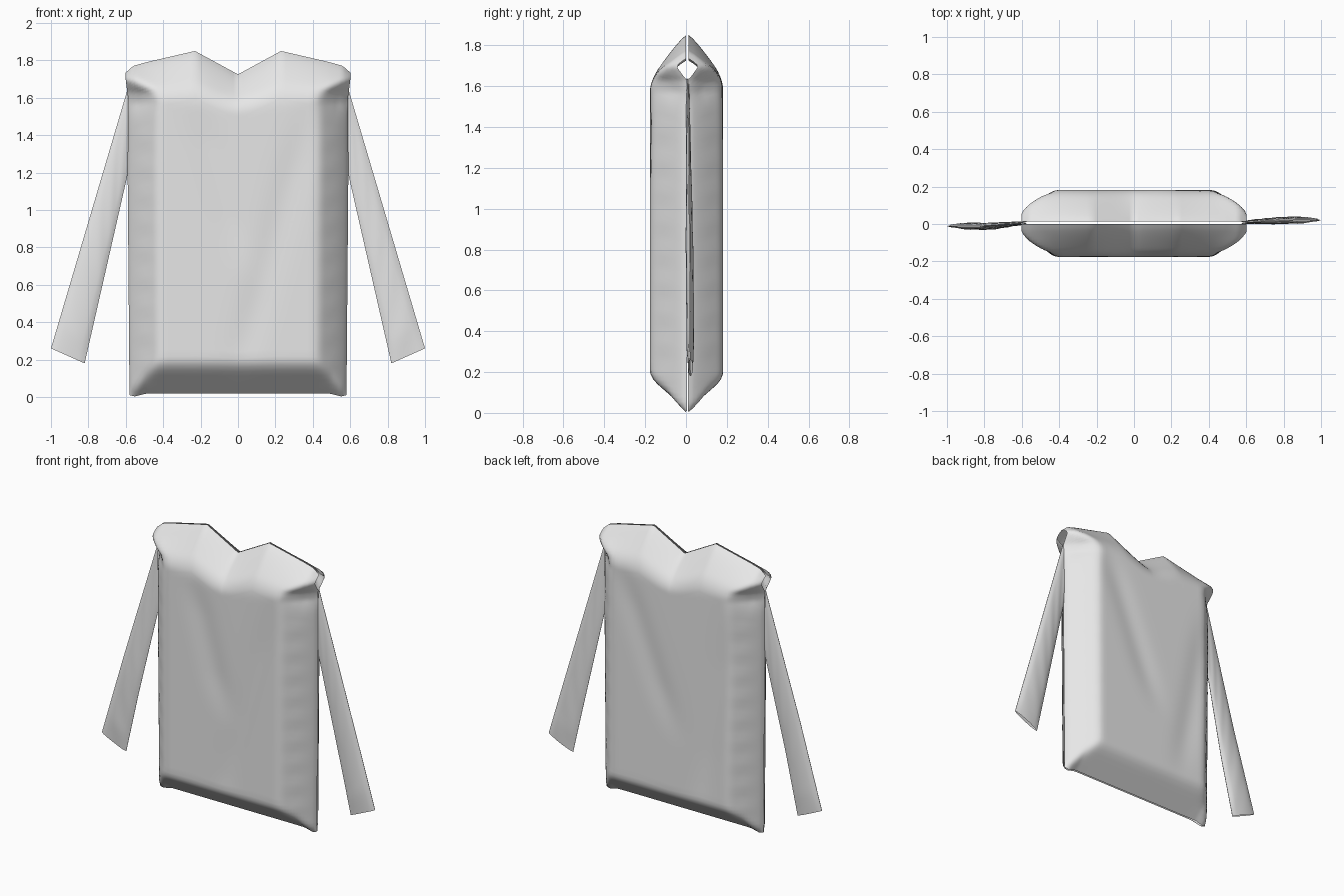
import bpy, bmesh, math

if "Cube" in bpy.data.objects:
    bpy.data.objects.remove(bpy.data.objects["Cube"])

cloth = bpy.data.materials.new("light grey cloth")
cloth.diffuse_color = (0.8, 0.8, 0.8, 1)
cloth.use_nodes = True
cloth.node_tree.nodes["Principled BSDF"].inputs["Base Color"].default_value = cloth.diffuse_color


def interp(v, pts):
    """Piecewise linear lookup."""
    if v <= pts[0][0]:
        return pts[0][1]
    for (a, fa), (b, fb) in zip(pts, pts[1:]):
        if v <= b:
            return fa + (fb - fa) * (v - a) / (b - a)
    return pts[-1][1]


def soft_min(a, b, k=0.03):
    h = max(k - abs(a - b), 0) / k
    return min(a, b) - h * h * k / 4


def smooth(t):
    t = min(1, max(0, t))
    return t * t * (3 - 2 * t)


def steps(breaks):
    """Expand (start, count) breakpoints into a list of values."""
    out = []
    for (a, n), (b, _) in zip(breaks, breaks[1:]):
        out += [a + (b - a) * i / n for i in range(n)]
    return out + [breaks[-1][0]]


def sheet(name, us, vs, point, flip):
    """Smooth cloth sheet from a grid of point(u, v)."""
    bm = bmesh.new()
    rows = [[bm.verts.new(point(u, v)) for u in us] for v in vs]
    for r0, r1 in zip(rows, rows[1:]):
        for i in range(len(us) - 1):
            f = [r0[i], r0[i + 1], r1[i + 1], r1[i]]
            face = bm.faces.new(f[::-1] if flip else f)
            face.smooth = True
    me = bpy.data.meshes.new(name)
    bm.to_mesh(me)
    bm.free()
    me.materials.append(cloth)
    ob = bpy.data.objects.new(name, me)
    bpy.context.collection.objects.link(ob)
    return ob


# Body outline: top edge by |x|, half width by height
TOP = [(0, 1.725), (0.23, 1.85), (0.49, 1.79), (0.56, 1.77), (0.60, 1.735)]
WIDTH = [(0, 0.58), (1.2, 0.59), (1.6, 0.588), (1.71, 0.602), (1.74, 0.60)]
# Drape creases per side: x at low end, low z, x at high end, high z
CREASES = {-1: [(0.02, 0.2, 0.36, 1.45), (0.0, 0.8, -0.2, 1.5)],
           1: [(0.0, 0.7, 0.34, 1.55), (-0.25, 0.3, -0.45, 1.35)]}


def bump(v, centre, half):
    return max(0, 1 - abs(v - centre) / half)


def body_point(side):
    full = 0.178 if side < 0 else 0.169

    def point(s, t):
        top = interp(abs(s) * 0.6, TOP)
        bottom = interp(abs(s), [(0, 0.018), (0.85, 0.018), (0.95, 0.003), (1, 0.01)])
        z = bottom + (top - bottom) * t
        x = s * interp(z, WIDTH)
        # puffed depth, pinched at the side, hem and shoulder seams
        dx = 0.6 * (1 - abs(s))
        d_side = 0.18 * (dx / 0.165) ** 0.8 + 0.05 * bump(z, 1.70, 0.07)
        d_hem = (z - bottom) * 1.15
        bend = 1.56 + 0.06 * smooth(abs(x) / 0.25)
        d_top = 0.182 * (max(0, top - z) / (top - bend)) ** 0.85
        d = soft_min(soft_min(d_side, full), soft_min(d_hem, d_top, 0.02), 0.045)
        # fold under the shoulders
        d -= 0.02 * bump(z, 1.57, 0.08) * bump(abs(x), 0.53, 0.12)
        # broad diagonal drape creases
        inner = smooth(dx / 0.2) * smooth((z - bottom) / 0.3) * smooth((top - z) / 0.3)
        for x0, z0, x1, z1 in CREASES[side]:
            k = (z - z0) / (z1 - z0)
            fade = smooth((k + 0.25) * 2) * smooth((1.25 - k) * 2)
            d -= 0.011 * inner * fade * math.exp(-((x - x0 - (x1 - x0) * k) / 0.09) ** 2)
        # small puckers down the side seams
        d += 0.002 * math.sin(z * 42) * bump(abs(x), 0.5, 0.08)
        gap = 0.006 if abs(s) < 0.999 or z > 1.64 else 0.002
        return x, 0.007 + side * (gap + max(0, d)), z
    return point


n = 0.23 / 0.6
cols = steps([(0, 9), (n, 8), (0.72, 10), (0.95, 4), (1, 1)])
cols = [-c for c in cols[:0:-1]] + cols
levels = steps([(0, 8), (0.11, 36), (0.86, 16), (1, 1)])
sheet("front_body_panel", cols, levels, body_point(-1), False)
sheet("back_body_panel", cols, levels, body_point(1), True)


# Sleeves: flat tapered tubes hanging from the armholes
def sleeve_point(sx, side):
    def point(u, v):
        outer = (0.592 + 0.408 * v, 1.64 - 1.38 * v)
        inner = (0.59 + 0.23 * v, 1.19 - 1.01 * v)
        x = inner[0] + (outer[0] - inner[0]) * u
        z = inner[1] + (outer[1] - inner[1]) * u
        lens = (4 * u * (1 - u)) ** 0.6
        thick = interp(v, [(0, 0.008), (0.5, 0.017), (0.9, 0.018), (1, 0.01)])
        if sx > 0:
            mid = interp(v, [(0, 0.01), (0.7, 0.02), (1, 0.022)])
        else:
            mid = interp(v, [(0, 0.005), (0.6, -0.013), (1, -0.01)])
        wrinkle = 0.001 * math.sin(v * 30 + u * 6) * lens
        return sx * x, mid + wrinkle + side * (0.001 + thick * lens), z
    return point


across = [i / 10 for i in range(11)]
along = [i / 36 for i in range(37)]
for sx, hand in ((-1, "left"), (1, "right")):
    for side, face in ((-1, "front"), (1, "back")):
        sheet(f"{hand}_sleeve_{face}", across, along, sleeve_point(sx, side), sx * side < 0)
